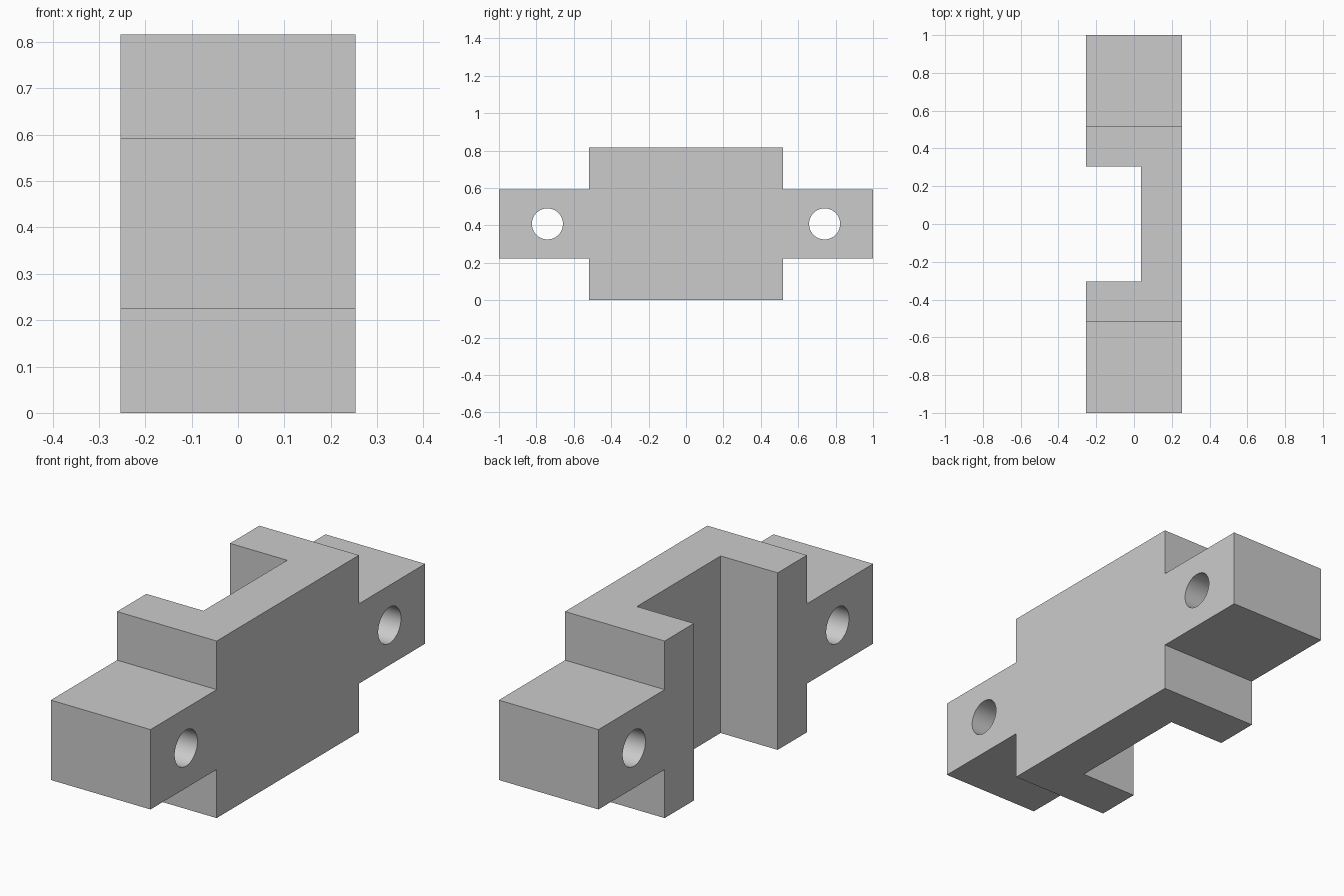
import bpy
import bmesh
import math

cube = bpy.data.objects.get("Cube")
if cube:
    bpy.data.objects.remove(cube, do_unlink=True)

HALF_X, HALF_Y, HEIGHT = 0.254, 1.0, 0.816
MID_Z = HEIGHT / 2
BODY_Y = 0.518       # half length of the tall middle block
TAB_Z = 0.184        # half height of the end tabs
CHANNEL_Y, CHANNEL_X = 0.305, 0.037
HOLE_Y, HOLE_R = 0.741, 0.083

grey = bpy.data.materials.new("light grey")
grey.use_nodes = True
colour = (0.6, 0.6, 0.6, 1)
grey.diffuse_color = colour
grey.node_tree.nodes["Principled BSDF"].inputs["Base Color"].default_value = colour


def prism(name, outline, x0, x1):
    """Extrude a (y, z) outline along x."""
    bm = bmesh.new()
    face = bm.faces.new([bm.verts.new((x0, y, z)) for y, z in outline])
    new = bmesh.ops.extrude_face_region(bm, geom=[face])["geom"]
    verts = [v for v in new if isinstance(v, bmesh.types.BMVert)]
    bmesh.ops.translate(bm, vec=(x1 - x0, 0, 0), verts=verts)
    bmesh.ops.recalc_face_normals(bm, faces=bm.faces)
    mesh = bpy.data.meshes.new(name)
    bm.to_mesh(mesh)
    bm.free()
    mesh.materials.append(grey)
    obj = bpy.data.objects.new(name, mesh)
    bpy.context.collection.objects.link(obj)
    return obj


def cut(target, cutter):
    """Subtract the cutter, then discard it."""
    cutter.hide_render = True
    mod = target.modifiers.new("cut", "BOOLEAN")
    mod.operation = "DIFFERENCE"
    mod.solver = "EXACT"
    mod.object = cutter
    bpy.context.view_layer.objects.active = target
    bpy.ops.object.modifier_apply(modifier=mod.name)
    bpy.data.objects.remove(cutter, do_unlink=True)


# Bracket: tall middle block with a lower mounting tab at each end
quarter = [(HALF_Y, 0), (HALF_Y, TAB_Z), (BODY_Y, TAB_Z), (BODY_Y, MID_Z)]
upper = quarter + [(-y, z) for y, z in reversed(quarter)]
upper = upper[1:-1]
outline = [(y, MID_Z + z) for y, z in upper] + [(-y, MID_Z - z) for y, z in upper]
bracket = prism("mounting_bracket", outline, -HALF_X, HALF_X)

# Vertical channel open on the right side
channel = [(-CHANNEL_Y, -0.1), (CHANNEL_Y, -0.1),
           (CHANNEL_Y, HEIGHT + 0.1), (-CHANNEL_Y, HEIGHT + 0.1)]
cut(bracket, prism("channel_cutter", channel, -HALF_X - 0.1, CHANNEL_X))

# Screw hole through each tab
for side in (-1, 1):
    angles = [math.tau * i / 64 for i in range(64)]
    circle = [(side * HOLE_Y + HOLE_R * math.cos(a), MID_Z + HOLE_R * math.sin(a))
              for a in angles]
    cut(bracket, prism("hole_cutter", circle, -HALF_X - 0.1, HALF_X + 0.1))

# Smooth hole walls, sharp block edges
bpy.ops.object.select_all(action="DESELECT")
bracket.select_set(True)
bpy.context.view_layer.objects.active = bracket
bpy.ops.object.shade_smooth_by_angle(angle=math.radians(30))
